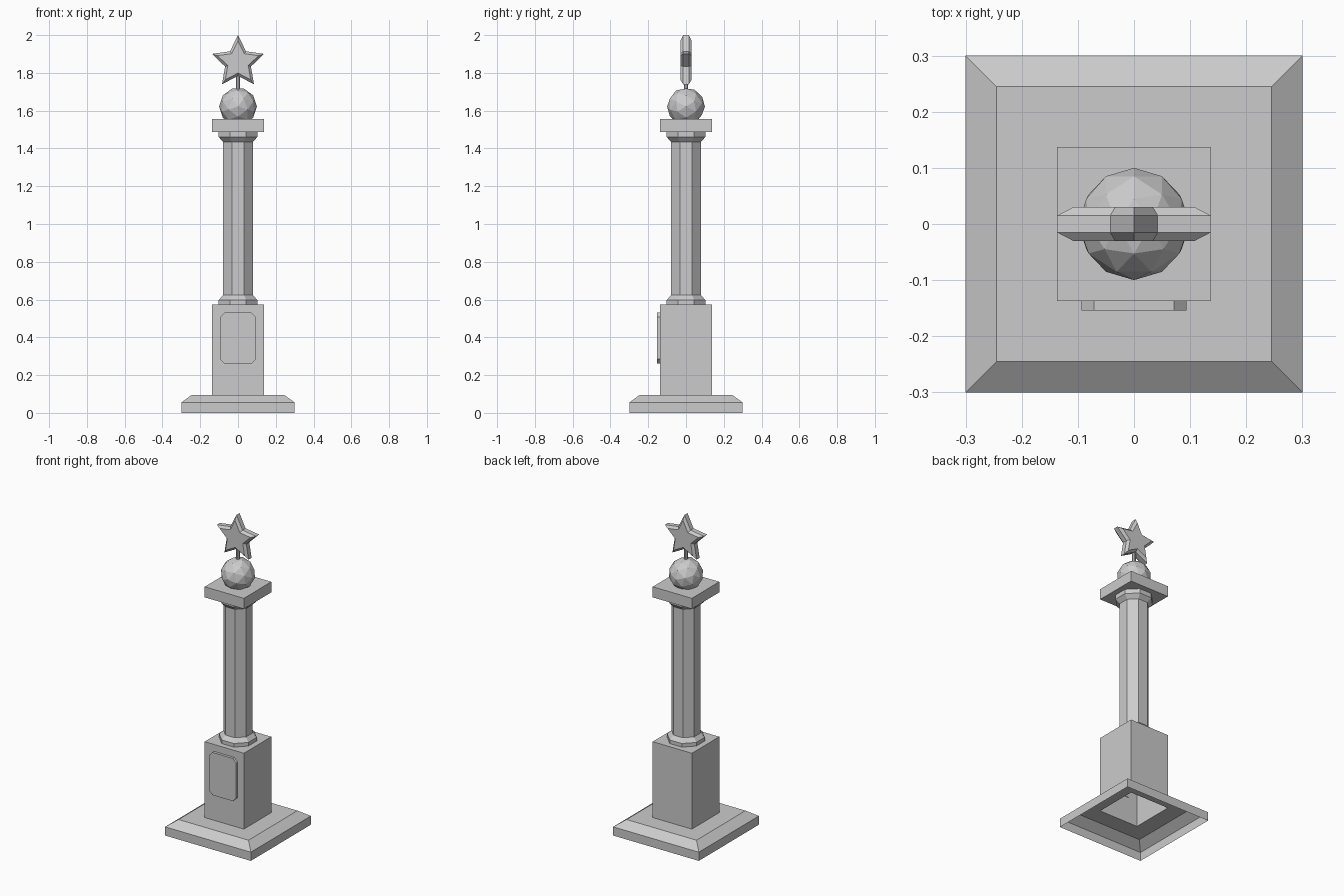
import bpy, bmesh, math

if "Cube" in bpy.data.objects:
    bpy.data.objects.remove(bpy.data.objects["Cube"])


def finish(bm, name):
    bmesh.ops.recalc_face_normals(bm, faces=bm.faces)
    mesh = bpy.data.meshes.new(name)
    bm.to_mesh(mesh)
    bm.free()
    obj = bpy.data.objects.new(name, mesh)
    bpy.context.collection.objects.link(obj)
    return obj


def loft(name, loops, cap_start=True, cap_end=True):
    """Bridge a list of equal-length point loops."""
    bm = bmesh.new()
    rings = [[bm.verts.new(p) for p in loop] for loop in loops]
    n = len(rings[0])
    for a, b in zip(rings, rings[1:]):
        for i in range(n):
            j = (i + 1) % n
            bm.faces.new((a[i], a[j], b[j], b[i]))
    if cap_start:
        bm.faces.new(rings[0][::-1])
    if cap_end:
        bm.faces.new(rings[-1])
    return finish(bm, name)


def ring(sides, apothem, z):
    """Regular polygon with a flat side facing front."""
    r = apothem / math.cos(math.pi / sides)
    angles = [(i + 0.5) * 2 * math.pi / sides for i in range(sides)]
    return [(r * math.cos(a), r * math.sin(a), z) for a in angles]


def turned(name, sides, profile, **caps):
    return loft(name, [ring(sides, r, z) for r, z in profile], **caps)


# Hollow stepped base and pedestal, open underneath
turned("base_and_pedestal", 4,
       [(0.30, 0), (0.30, 0.055), (0.245, 0.095), (0.137, 0.095), (0.137, 0.575)],
       cap_start=False)

# Octagonal column with foot and capital mouldings
turned("column", 8,
       [(0.102, 0.575), (0.102, 0.598), (0.079, 0.623),
        (0.079, 1.435), (0.102, 1.46), (0.102, 1.49)])

# Square slab on the capital
turned("top_slab", 4, [(0.137, 1.488), (0.137, 1.555)])

# Front panel with clipped corners
w, h, c, zc = 0.094, 0.135, 0.023, 0.396
outline = [(w, h - c), (w - c, h), (c - w, h), (-w, h - c),
           (-w, c - h), (c - w, -h), (w - c, -h), (w, c - h)]
loft("front_panel", [[(x, y, zc + z) for x, z in outline] for y in (-0.134, -0.154)])

# Faceted ball, pole pointing front to back
bpy.ops.mesh.primitive_ico_sphere_add(
    subdivisions=2, radius=0.1, location=(0, 0, 1.622),
    rotation=(math.pi / 2, math.pi / 2, 0))
bpy.context.object.name = "ball"

# Stem holding the star
turned("star_stem", 8, [(0.01, 1.70), (0.01, 1.81)])


# Star with bevelled front and back edges
def star(scale, y):
    pts = []
    for i in range(10):
        r = scale * (0.144 if i % 2 == 0 else 0.072)
        a = math.pi / 2 + i * math.pi / 5
        pts.append((r * math.cos(a), y, 1.856 + r * math.sin(a)))
    return pts


loft("star", [star(s, y) for s, y in
              ((0.79, -0.03), (1, -0.015), (1, 0.015), (0.79, 0.03))])
